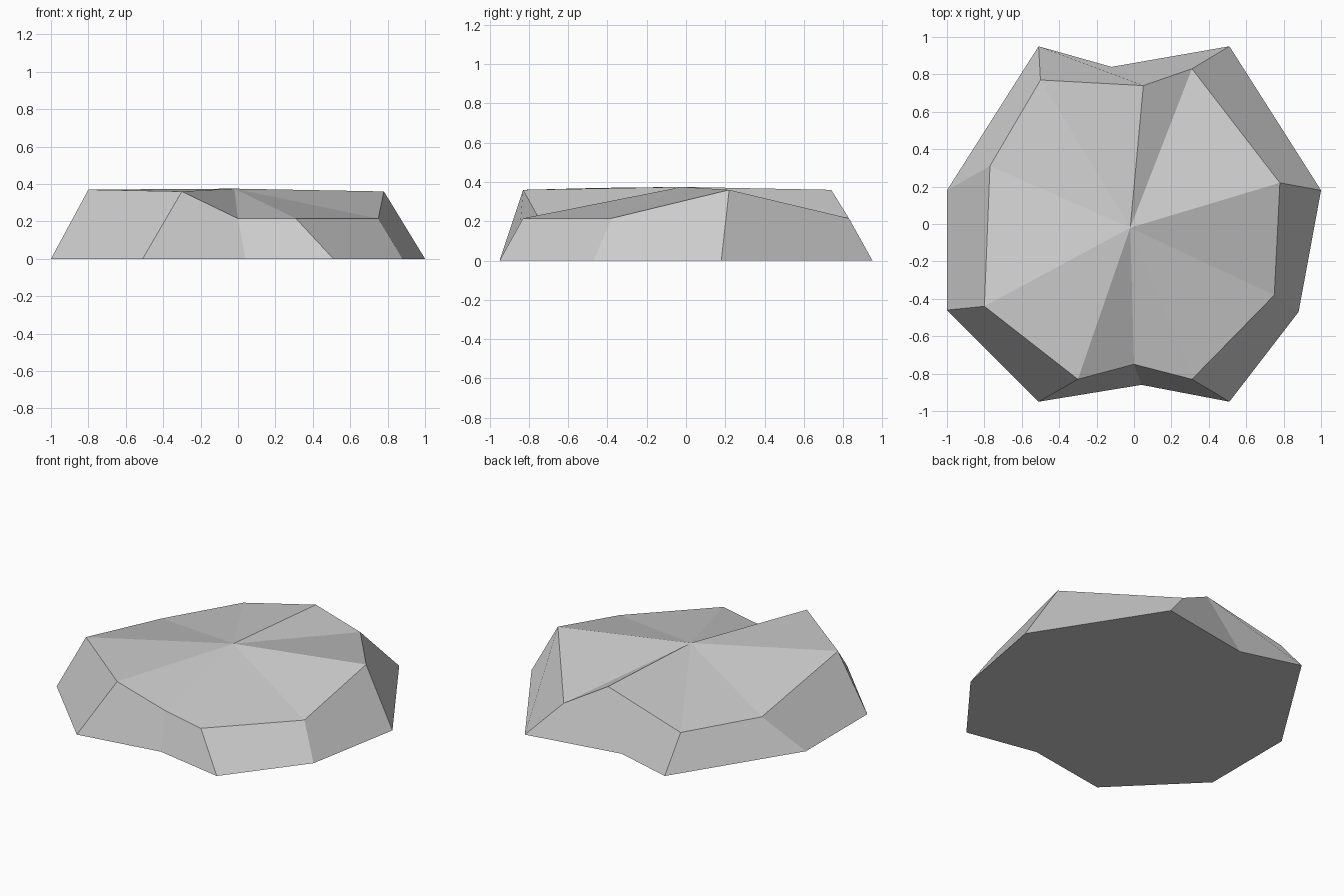
import bpy
import bmesh

if "Cube" in bpy.data.objects:
    bpy.data.objects.remove(bpy.data.objects["Cube"], do_unlink=True)

# Plain stone colour
stone = bpy.data.materials.new("stone_grey")
stone.use_nodes = True
grey = (0.6, 0.6, 0.6, 1)
stone.diffuse_color = grey
bsdf = next(n for n in stone.node_tree.nodes if n.type == "BSDF_PRINCIPLED")
bsdf.inputs["Base Color"].default_value = grey

HIGH, LOW = 0.36, 0.215

# Ground outline and upper rim, clockwise from the back
base_outline = [(-0.51, 0.95), (-0.12, 0.84), (0.51, 0.95), (1, 0.18), (0.88, -0.47),
                (0.51, -0.95), (0.04, -0.86), (-0.51, -0.95), (-1, -0.46), (-1, 0.18)]
rim_outline = [(-0.50, 0.77, LOW), (0.05, 0.74, HIGH), (0.31, 0.83, LOW),
               (0.78, 0.22, HIGH), (0.75, -0.38, LOW), (0.31, -0.83, LOW),
               (0, -0.75, LOW), (-0.30, -0.83, HIGH), (-0.80, -0.44, 0.37),
               (-0.77, 0.31, LOW)]

bm = bmesh.new()
base = [bm.verts.new((x, y, 0)) for x, y in base_outline]
rim = [bm.verts.new(p) for p in rim_outline]
peak = bm.verts.new((-0.02, -0.02, 0.375))

# Sloping sides and the faceted top
for i in range(len(base)):
    j = (i + 1) % len(base)
    bm.faces.new((base[i], base[j], rim[j], rim[i]))
    bm.faces.new((rim[i], rim[j], peak))

# Flat underside
bm.faces.new(base)
bmesh.ops.recalc_face_normals(bm, faces=bm.faces)

mesh = bpy.data.meshes.new("flat_rock")
bm.to_mesh(mesh)
bm.free()
mesh.materials.append(stone)
rock = bpy.data.objects.new("flat_rock", mesh)
bpy.context.collection.objects.link(rock)
